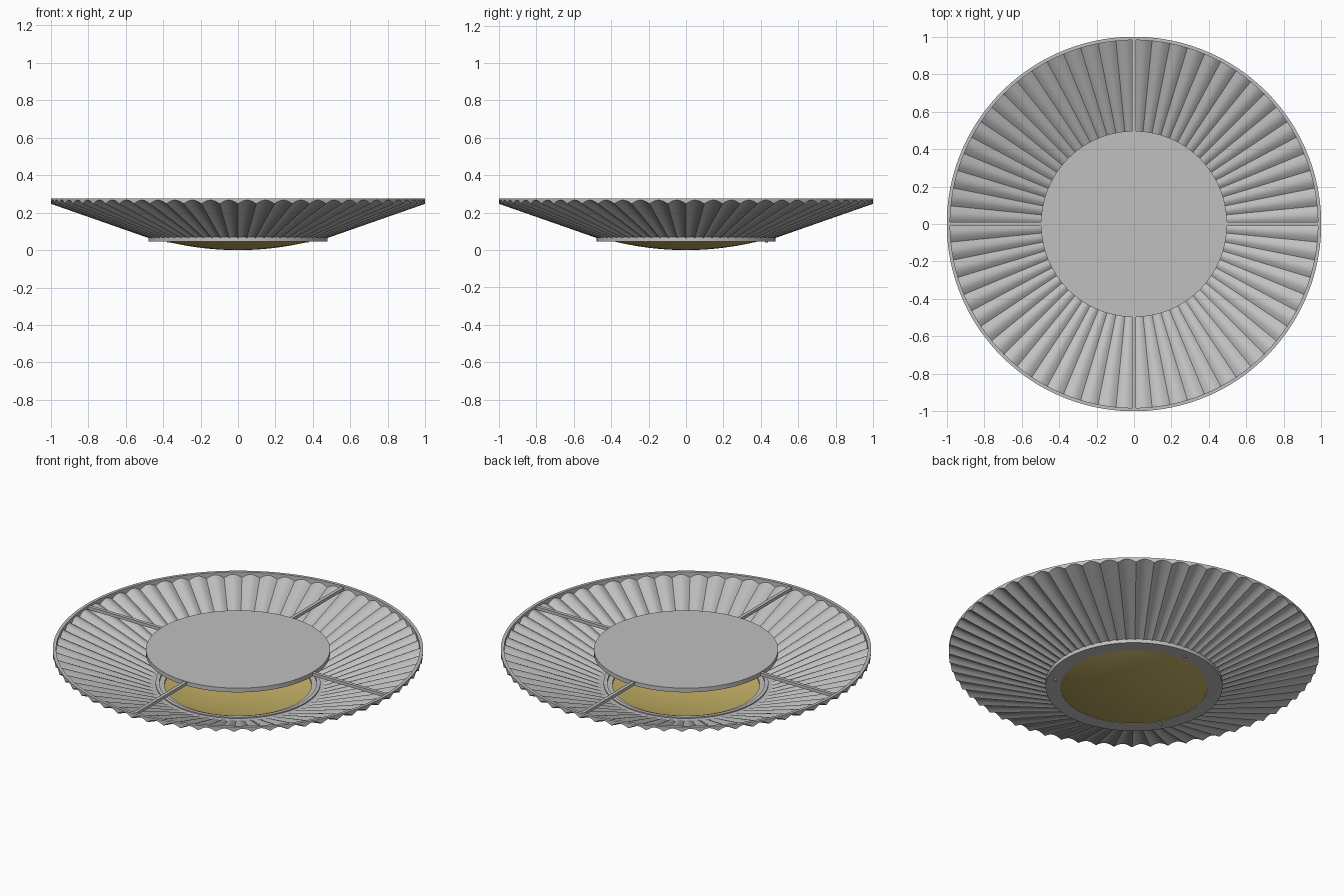
import bpy
import bmesh
from math import sin, cos, pi, radians

cube = bpy.data.objects.get("Cube")
if cube:
    bpy.data.objects.remove(cube, do_unlink=True)

FLUTES, STEPS = 64, 8
SEGMENTS = FLUTES * STEPS


def material(name, rgb):
    mat = bpy.data.materials.new(name)
    mat.use_nodes = True
    mat.diffuse_color = (*rgb, 1)
    mat.node_tree.nodes["Principled BSDF"].inputs["Base Color"].default_value = (*rgb, 1)
    return mat


grey = material("satin_grey", (0.53, 0.53, 0.53))
gold = material("warm_gold", (0.56, 0.44, 0.13))


def finish(name, bm, mat):
    bmesh.ops.recalc_face_normals(bm, faces=bm.faces)
    mesh = bpy.data.meshes.new(name)
    bm.to_mesh(mesh)
    bm.free()
    mesh.materials.append(mat)
    obj = bpy.data.objects.new(name, mesh)
    bpy.context.collection.objects.link(obj)
    bpy.ops.object.select_all(action="DESELECT")
    obj.select_set(True)
    bpy.context.view_layer.objects.active = obj
    bpy.ops.object.shade_smooth_by_angle(angle=radians(30))
    return obj


def turned(name, section, mat, segments=128, closed=True):
    """Sweep a section around z; section(i) returns (radius, height) pairs."""
    bm = bmesh.new()
    loops = []
    for i in range(segments):
        a = 2 * pi * i / segments
        loops.append([bm.verts.new((r * cos(a), r * sin(a), z)) for r, z in section(i)])
    n = len(loops[0])
    for i in range(segments):
        p, q = loops[i], loops[(i + 1) % segments]
        for j in range(n if closed else n - 1):
            k = (j + 1) % n
            bm.faces.new((p[j], q[j], q[k], p[k]))
    bmesh.ops.remove_doubles(bm, verts=bm.verts, dist=0.00001)
    return finish(name, bm, mat)


def shade_height(r, i):
    arch = 0.02 * r * sin(pi * (i % STEPS) / STEPS)
    return 0.062 + (r - 0.47) * 0.35 + arch


# Fluted conical shade, a thin shell
def shade_section(i):
    edge = [(r, shade_height(r, i)) for r in (0.46, 0.999)]
    return edge + [(r, z + 0.003) for r, z in reversed(edge)]


turned("fluted_shade", shade_section, grey, SEGMENTS)

# Outer rim with a lower edge that follows the flutes
turned("outer_rim", lambda i: [(1.0, shade_height(1.0, i)), (1.0, 0.277),
                               (0.982, 0.277), (0.982, shade_height(0.982, i))],
       grey, SEGMENTS)

# Ceiling plate
turned("ceiling_plate", lambda i: [(0, 0.25), (0.497, 0.25), (0.497, 0.275), (0, 0.275)],
       grey, closed=False)

# Lower bezel with stepped inner face
turned("lower_bezel", lambda i: [(0.397, 0.047), (0.478, 0.047), (0.478, 0.07),
                                 (0.445, 0.07), (0.445, 0.077), (0.425, 0.077),
                                 (0.425, 0.065), (0.397, 0.065)], grey)


# Shallow diffuser bowl
def bowl_section(i):
    steps = [k / 12 for k in range(13)]
    under = [(0.4 * t, 0.05 * t * t) for t in steps]
    return under + [(r, z + 0.006) for r, z in reversed(under)]


turned("diffuser_bowl", bowl_section, gold, closed=False)

# Four spokes joining the plate to the rim
for k, side in enumerate(("left", "back", "right", "front")):
    bm = bmesh.new()
    bmesh.ops.create_cube(bm, size=1)
    for v in bm.verts:
        v.co = (0.735 + v.co.x * 0.51, v.co.y * 0.02, 0.262 + v.co.z * 0.018)
    spoke = finish(side + "_spoke", bm, grey)
    spoke.rotation_euler.z = k * pi / 2

# Three small screws under the bezel
for k in range(3):
    a = pi / 2 + k * 2 * pi / 3
    bm = bmesh.new()
    bmesh.ops.create_cone(bm, cap_ends=True, segments=16, radius1=0.007,
                          radius2=0.009, depth=0.008)
    screw = finish("bezel_screw_" + str(k + 1), bm, grey)
    screw.location = (0.43 * cos(a), 0.43 * sin(a), 0.045)
